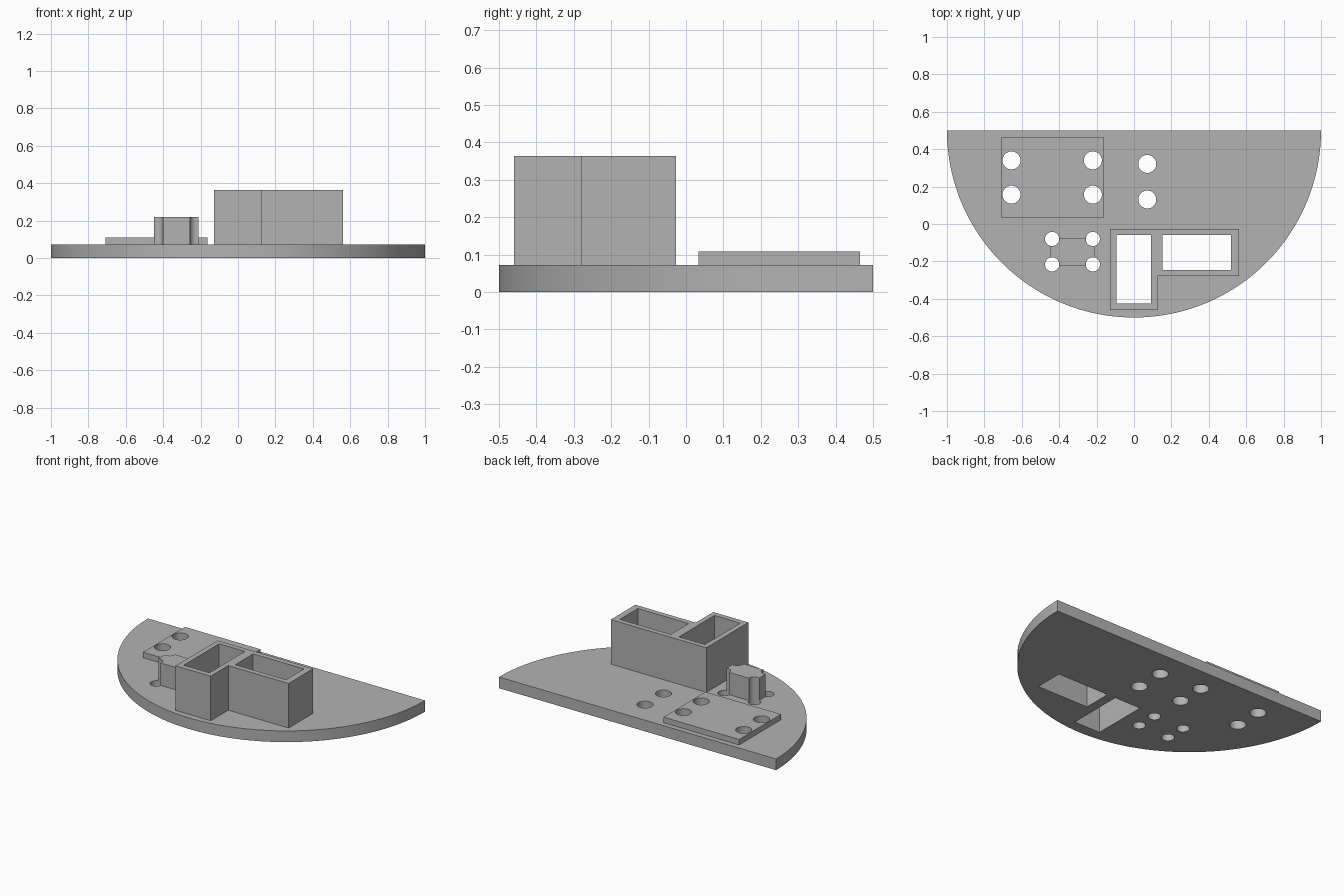
import bpy
import bmesh
import math

cube = bpy.data.objects.get("Cube")
if cube:
    bpy.data.objects.remove(cube, do_unlink=True)

grey = bpy.data.materials.new("plain grey")
grey.use_nodes = True
colour = (0.45, 0.45, 0.45, 1)
grey.diffuse_color = colour
grey.node_tree.nodes["Principled BSDF"].inputs["Base Color"].default_value = colour

PLATE_TOP = 0.073


def prism(bm, outline, z0, z1):
    """Extrude a counter-clockwise outline from z0 to z1."""
    face = bm.faces.new([bm.verts.new((x, y, z0)) for x, y in outline])
    top = bmesh.ops.extrude_face_region(bm, geom=[face])["geom"]
    verts = [v for v in top if isinstance(v, bmesh.types.BMVert)]
    bmesh.ops.translate(bm, verts=verts, vec=(0, 0, z1 - z0))


def rect(x0, x1, y0, y1):
    return [(x0, y0), (x1, y0), (x1, y1), (x0, y1)]


def arc(cx, cy, r, start, end, steps):
    angles = [start + (end - start) * i / steps for i in range(steps + 1)]
    return [(cx + r * math.cos(a), cy + r * math.sin(a)) for a in angles]


def make(name, outlines, z0, z1):
    bm = bmesh.new()
    for outline in outlines:
        prism(bm, outline, z0, z1)
    bmesh.ops.recalc_face_normals(bm, faces=bm.faces)
    mesh = bpy.data.meshes.new(name)
    bm.to_mesh(mesh)
    bm.free()
    mesh.materials.append(grey)
    obj = bpy.data.objects.new(name, mesh)
    bpy.context.collection.objects.link(obj)
    return obj


# Through holes: mounting holes and two rectangular wells
large = [(x, y) for x in (-0.655, -0.22) for y in (0.34, 0.157)]
large += [(0.071, 0.321), (0.071, 0.131)]
small = [(x, y) for x in (-0.438, -0.22) for y in (-0.08, -0.216)]
holes = [arc(x, y, r, 0, math.tau, 48)[:-1]
         for group, r in ((large, 0.048), (small, 0.038)) for x, y in group]
holes.append(rect(-0.094, 0.092, -0.425, -0.06))
holes.append(rect(0.152, 0.519, -0.245, -0.06))
cutter = make("hole_cutter", holes, -0.2, 0.6)
cutter.hide_render = True

# Half-round plate, raised pad, notched post and L-shaped double holder
parts = [
    make("base_plate", [arc(0, 0.5, 1, math.pi, math.tau, 90)], 0, PLATE_TOP),
    make("raised_pad", [rect(-0.709, -0.163, 0.033, 0.465)], PLATE_TOP, 0.109),
    make("notched_post", [rect(-0.449, -0.211, -0.224, -0.078)], PLATE_TOP, 0.219),
    make("double_holder", [[(-0.128, -0.46), (0.125, -0.46), (0.125, -0.279),
                            (0.561, -0.279), (0.561, -0.027), (-0.128, -0.027)]],
         PLATE_TOP, 0.364),
]

# Cut the holes and smooth the curved walls
for part in parts:
    bpy.ops.object.select_all(action="DESELECT")
    part.select_set(True)
    bpy.context.view_layer.objects.active = part
    cut = part.modifiers.new("holes", "BOOLEAN")
    cut.operation = "DIFFERENCE"
    cut.solver = "EXACT"
    cut.object = cutter
    bpy.ops.object.modifier_apply(modifier=cut.name)
    bpy.ops.object.shade_smooth_by_angle(angle=math.radians(30))

bpy.data.objects.remove(cutter, do_unlink=True)
